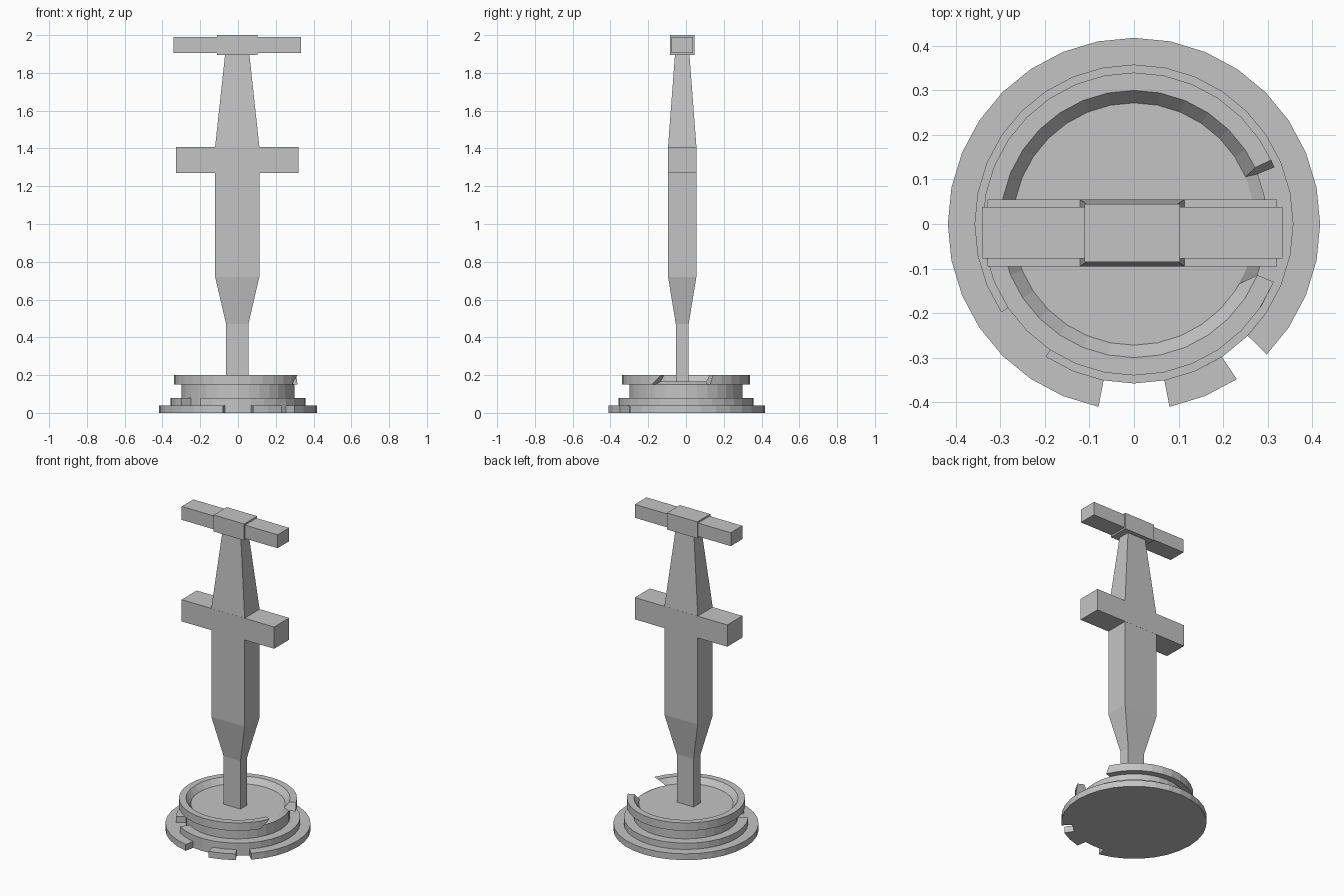
import bpy, bmesh, math

cube = bpy.data.objects.get("Cube")
if cube:
    bpy.data.objects.remove(cube)

grey = bpy.data.materials.new("plain_grey")
grey.use_nodes = True
colour = (0.55, 0.55, 0.55, 1)
grey.diffuse_color = colour
grey.node_tree.nodes["Principled BSDF"].inputs["Base Color"].default_value = colour

SIDES = 32
STEP = 360 / SIDES


def finish(name, bm):
    bmesh.ops.recalc_face_normals(bm, faces=bm.faces)
    mesh = bpy.data.meshes.new(name)
    bm.to_mesh(mesh)
    bm.free()
    mesh.materials.append(grey)
    obj = bpy.data.objects.new(name, mesh)
    bpy.context.collection.objects.link(obj)
    return obj


def sweep(name, profile, start=None, end=None, lean_start=0, lean_end=0):
    """Sweep a closed (radius, z) profile round z; lean shifts the lowest points of an end."""
    bm = bmesh.new()
    full = start is None
    if full:
        angles = [i * STEP for i in range(SIDES)]
    else:
        first, last = math.floor(start / STEP) + 1, math.ceil(end / STEP)
        lo, hi = start + max(lean_start, 0), end + min(lean_end, 0)
        inner = [i * STEP for i in range(first, last) if lo < i * STEP < hi]
        angles = [start] + inner + [end]
    low = min(z for r, z in profile)
    high = max(z for r, z in profile)
    rings = []
    for i, angle in enumerate(angles):
        lean = 0
        if not full:
            lean = lean_start if i == 0 else lean_end if i == len(angles) - 1 else 0
        ring = []
        for r, z in profile:
            a = math.radians(angle + lean * (high - z) / (high - low))
            ring.append(bm.verts.new((r * math.cos(a), r * math.sin(a), z)))
        rings.append(ring)
    n = len(profile)
    for i in range(len(rings) if full else len(rings) - 1):
        a, b = rings[i], rings[(i + 1) % len(rings)]
        for j in range(n):
            k = (j + 1) % n
            bm.faces.new((a[j], a[k], b[k], b[j]))
    if not full:
        bm.faces.new(rings[0])
        bm.faces.new(rings[-1])
    return finish(name, bm)


def disc_stack(name, profile):
    """Solid turned shape from (radius, z) points, capped at both ends."""
    bm = bmesh.new()
    rings = []
    for r, z in profile:
        ring = []
        for i in range(SIDES):
            a = math.radians(i * STEP)
            ring.append(bm.verts.new((r * math.cos(a), r * math.sin(a), z)))
        rings.append(ring)
    for a, b in zip(rings, rings[1:]):
        for i in range(SIDES):
            k = (i + 1) % SIDES
            bm.faces.new((a[i], a[k], b[k], b[i]))
    bm.faces.new(rings[0])
    bm.faces.new(rings[-1])
    return finish(name, bm)


def loft(name, sections):
    """Rectangular bar through sections of (z, half width, half depth)."""
    bm = bmesh.new()
    rings = []
    for z, w, d in sections:
        rings.append([bm.verts.new((CX + sx * w, CY + sy * d, z))
                      for sx, sy in ((-1, -1), (1, -1), (1, 1), (-1, 1))])
    for a, b in zip(rings, rings[1:]):
        for i in range(4):
            k = (i + 1) % 4
            bm.faces.new((a[i], a[k], b[k], b[i]))
    bm.faces.new(rings[0])
    bm.faces.new(rings[-1])
    return finish(name, bm)


# Turned core of the base
disc_stack("base_core", [(0.358, 0), (0.358, 0.04), (0.3, 0.04),
                         (0.3, 0.15), (0.272, 0.165)])

# Bottom flange in two pieces, leaving two notches at the front
flange = [(0.358, 0), (0.418, 0), (0.418, 0.04), (0.358, 0.04)]
sweep("bottom_flange", flange, -44.5, 259)
sweep("bottom_flange_tab", flange, -79, -56.5)

# Middle step with one notch
sweep("middle_step", [(0.3, 0.04), (0.358, 0.04), (0.358, 0.08), (0.3, 0.08)],
      -123.7, 213.7)

# Raised rim, open on one side with slanted ends
sweep("upper_rim", [(0.272, 0.165), (0.3, 0.2), (0.34, 0.2), (0.34, 0.15), (0.3, 0.15)],
      25, 337.5, -3, -10)

# Shaft, blade and bars share one centre line
CX, CY = -0.004, -0.02
loft("shaft", [(0.16, 0.059, 0.034), (0.47, 0.059, 0.034), (0.72, 0.117, 0.075),
               (1.41, 0.117, 0.075), (1.9, 0.064, 0.038)])
loft("lower_crossbar", [(1.27, 0.325, 0.0755), (1.408, 0.325, 0.0755)])
loft("top_crossbar", [(1.905, 0.337, 0.058), (1.99, 0.337, 0.058)])
loft("top_collar", [(1.895, 0.107, 0.065), (2.0, 0.107, 0.065)])
